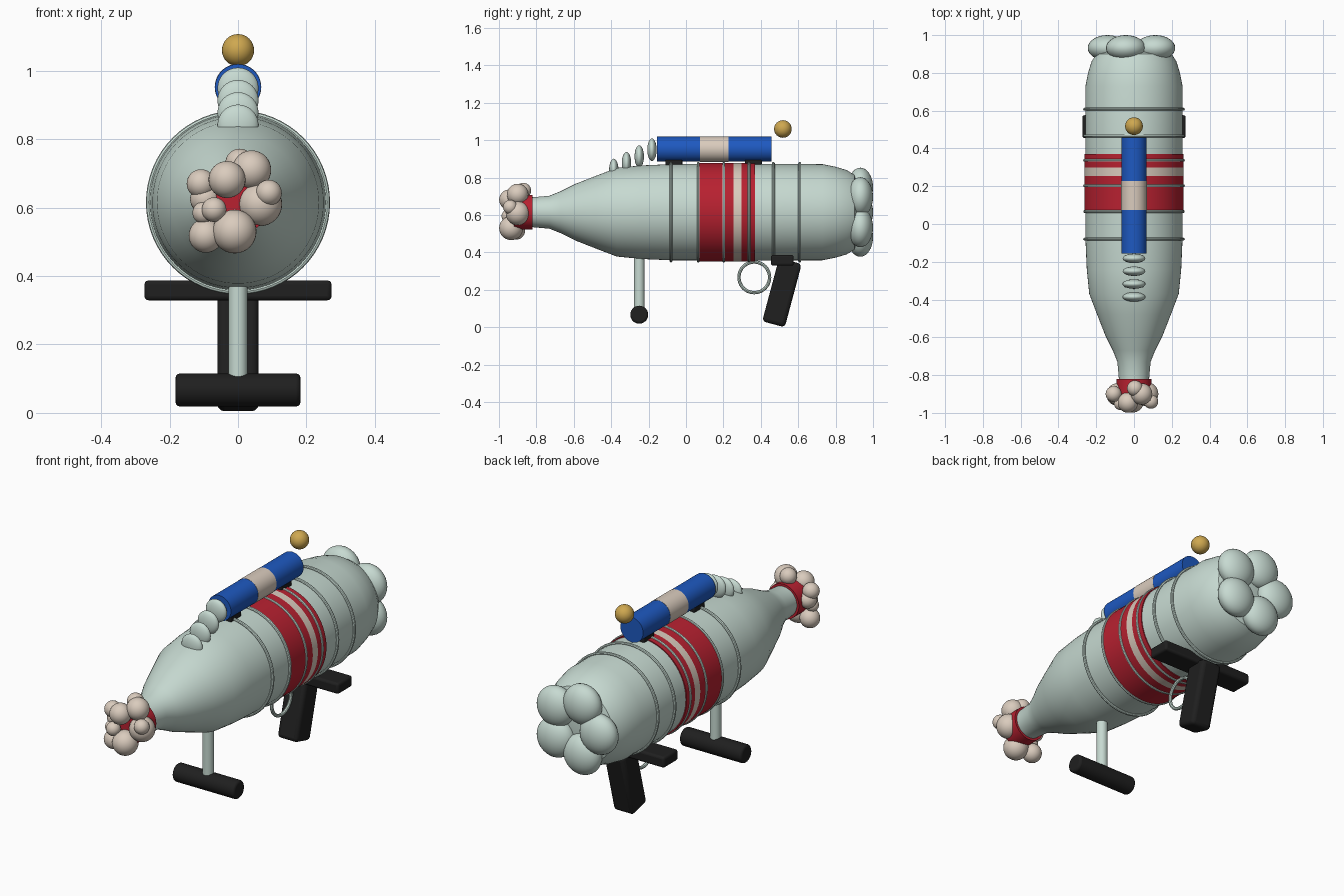
import bpy, bmesh, math
from mathutils import Vector, Matrix

cube = bpy.data.objects.get("Cube")
if cube:
    bpy.data.objects.remove(cube, do_unlink=True)

AXIS = 0.615  # height of the body axis


def material(name, r, g, b):
    m = bpy.data.materials.new(name)
    m.use_nodes = True
    m.diffuse_color = (r, g, b, 1)
    m.node_tree.nodes["Principled BSDF"].inputs["Base Color"].default_value = (r, g, b, 1)
    return m


PALE = material("pale_green_grey", 0.57, 0.70, 0.64)
RED = material("red", 0.48, 0.015, 0.03)
CREAM = material("cream", 0.70, 0.60, 0.51)
BLUE = material("blue", 0.013, 0.10, 0.53)
BLACK = material("black", 0.014, 0.014, 0.014)
GOLD = material("gold", 0.62, 0.39, 0.08)


def finish(bm, name, mat, bevel=0):
    bmesh.ops.recalc_face_normals(bm, faces=bm.faces)
    mesh = bpy.data.meshes.new(name)
    bm.to_mesh(mesh)
    bm.free()
    mesh.materials.append(mat)
    ob = bpy.data.objects.new(name, mesh)
    bpy.context.collection.objects.link(ob)
    if bevel:
        mod = ob.modifiers.new("Bevel", "BEVEL")
        mod.width, mod.segments = bevel, 3
    bpy.ops.object.select_all(action="DESELECT")
    ob.select_set(True)
    bpy.context.view_layer.objects.active = ob
    bpy.ops.object.shade_smooth_by_angle(angle=math.radians(35))
    return ob


def lathe(name, profile, mat, z=AXIS, closed=False, steps=64):
    """Spin (y, radius) points around the lengthwise axis at height z."""
    bm = bmesh.new()
    vs = [bm.verts.new((0, y, z + r)) for y, r in profile]
    es = [bm.edges.new(p) for p in zip(vs, vs[1:])]
    if closed:
        es.append(bm.edges.new((vs[-1], vs[0])))
    bmesh.ops.spin(bm, geom=vs + es, cent=(0, 0, z), axis=(0, 1, 0),
                   angle=math.tau, steps=steps)
    bmesh.ops.remove_doubles(bm, verts=bm.verts, dist=1e-5)
    return finish(bm, name, mat)


def tube(name, y0, y1, r, mat, z=AXIS):
    return lathe(name, [(y0, 0), (y0, r), (y1, r), (y1, 0)], mat, z)


def ball(name, centre, size, mat):
    bm = bmesh.new()
    bmesh.ops.create_uvsphere(bm, u_segments=32, v_segments=16, radius=1)
    bmesh.ops.transform(bm, verts=bm.verts,
                        matrix=Matrix.Translation(centre) @ Matrix.Diagonal((*size, 1)))
    return finish(bm, name, mat)


def rod(name, centre, radius, length, axis, mat, bevel=0):
    bm = bmesh.new()
    bmesh.ops.create_cone(bm, cap_ends=True, segments=32, radius1=radius,
                          radius2=radius, depth=length)
    turn = Vector((0, 0, 1)).rotation_difference(Vector(axis)).to_matrix().to_4x4()
    bmesh.ops.transform(bm, verts=bm.verts, matrix=Matrix.Translation(centre) @ turn)
    ob = finish(bm, name, mat, bevel)
    if bevel:
        ob.modifiers["Bevel"].limit_method = "ANGLE"
    return ob


def block(name, centre, size, mat, tilt=0, bevel=0.015):
    bm = bmesh.new()
    bmesh.ops.create_cube(bm, size=1)
    bmesh.ops.transform(bm, verts=bm.verts, matrix=Matrix.Translation(centre)
                        @ Matrix.Rotation(math.radians(tilt), 4, "X")
                        @ Matrix.Diagonal((*size, 1)))
    return finish(bm, name, mat, bevel)


# Bottle-shaped body
lathe("body", [(-0.86, 0), (-0.86, 0.078), (-0.82, 0.08), (-0.73, 0.088), (-0.67, 0.112),
               (-0.59, 0.152), (-0.48, 0.195), (-0.37, 0.237), (-0.24, 0.25),
               (-0.08, 0.257), (0.4, 0.258), (0.73, 0.257), (0.80, 0.243),
               (0.86, 0.225), (0.90, 0.2), (0.92, 0.15), (0.93, 0)], PALE)

# Painted bands around the body
for i, (y0, y1, mat) in enumerate([(0.065, 0.255, RED), (0.255, 0.298, CREAM),
                                   (0.298, 0.37, RED)]):
    lathe(f"band_{i + 1}", [(y0, 0.25), (y0, 0.263), (y1, 0.263), (y1, 0.25)], mat, closed=True)

# Raised hoops
for i, y in enumerate([-0.08, 0.066, 0.202, 0.337, 0.467, 0.608]):
    hoop = [(y + 0.008 * math.cos(a * math.pi / 4), 0.261 + 0.008 * math.sin(a * math.pi / 4))
            for a in range(8)]
    lathe(f"hoop_{i + 1}", hoop, PALE, closed=True)

# Five rounded lobes on the rear
for i in range(5):
    a = math.radians(36 + 72 * i)
    ball(f"rear_lobe_{i + 1}", (0.14 * math.cos(a), 0.932, AXIS + 0.14 * math.sin(a)),
         (0.105, 0.068, 0.105), PALE)

# Mouth cap with a froth of bubbles
tube("mouth_cap", -0.92, -0.82, 0.092, RED)
bubbles = [(-0.01, -0.935, 0.53, 0.064), (0.065, -0.9, 0.61, 0.064),
           (-0.032, -0.945, 0.682, 0.054), (0.04, -0.9, 0.71, 0.057),
           (-0.108, -0.9, 0.67, 0.042), (-0.094, -0.91, 0.518, 0.05),
           (-0.07, -0.95, 0.594, 0.036), (0.09, -0.94, 0.643, 0.038),
           (0.005, -0.87, 0.73, 0.042), (-0.095, -0.89, 0.625, 0.045),
           (-0.1, -0.92, 0.585, 0.033)]
for i, (x, y, z, r) in enumerate(bubbles):
    ball(f"bubble_{i + 1}", (x, y, z), (r, r, r), CREAM)

# Sight tube on top, with mounts, bead and stepped discs
SIGHT = 0.952
tube("sight_front", -0.155, 0.075, 0.067, BLUE, SIGHT)
tube("sight_middle", 0.075, 0.228, 0.068, CREAM, SIGHT)
tube("sight_rear", 0.228, 0.457, 0.067, BLUE, SIGHT)
for name, y in (("front", -0.065), ("rear", 0.36)):
    block(f"sight_mount_{name}", (0, y, 0.885), (0.07, 0.09, 0.05), BLACK, bevel=0.008)
ball("sight_bead", (0, 0.518, 1.06), (0.047, 0.047, 0.047), GOLD)
for i in range(4):
    ball(f"sight_disc_{i + 1}", (0, -0.182 - 0.068 * i, 0.949 - 0.036 * i),
         (0.06, 0.025, 0.06), PALE)

# Front handle
rod("front_post", (0, -0.25, 0.23), 0.028, 0.32, (0, 0, 1), PALE)
rod("front_handle", (0, -0.25, 0.067), 0.048, 0.365, (1, 0, 0), BLACK, 0.012)

# Rear shoulder bar, grip and trigger ring
block("shoulder_bar", (0, 0.515, 0.358), (0.547, 0.122, 0.058), BLACK, bevel=0.012)
block("rear_grip", (0, 0.513, 0.185), (0.12, 0.125, 0.35), BLACK, tilt=-15, bevel=0.02)
bm = bmesh.new()
start = [bm.verts.new((0.009 * math.cos(a * math.pi / 4), 0.365,
                       0.349 + 0.009 * math.sin(a * math.pi / 4))) for a in range(8)]
edges = [bm.edges.new((start[i - 1], start[i])) for i in range(8)]
bmesh.ops.spin(bm, geom=start + edges, cent=(0, 0.365, 0.267), axis=(1, 0, 0),
               angle=math.tau, steps=40)
bmesh.ops.remove_doubles(bm, verts=bm.verts, dist=1e-5)
finish(bm, "trigger_ring", PALE)
